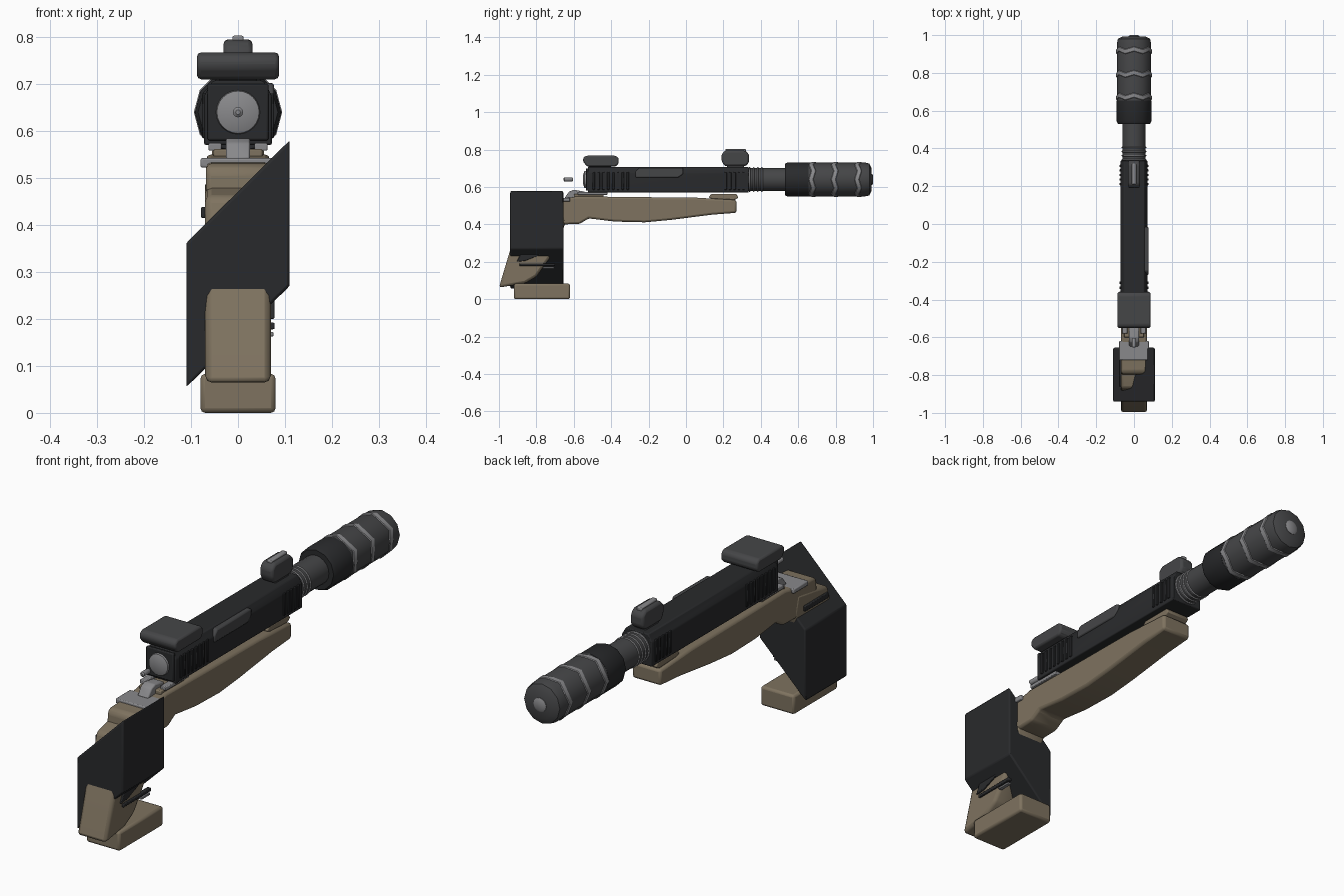
import bpy, bmesh, math
from mathutils import Vector


def material(name, r, g, b):
    m = bpy.data.materials.new(name)
    m.diffuse_color = (r, g, b, 1)
    return m


DARK = material("black_polymer", 0.022, 0.023, 0.025)
MID = material("gunmetal", 0.06, 0.061, 0.064)
TAN = material("tan_polymer", 0.21, 0.17, 0.115)
STEEL = material("steel", 0.25, 0.25, 0.26)
AXIS_Z = 0.64


def finish(name, bm, mat, bevel=0.0, seg=2, angle=35):
    bmesh.ops.recalc_face_normals(bm, faces=bm.faces)
    me = bpy.data.meshes.new(name)
    bm.to_mesh(me)
    bm.free()
    ob = bpy.data.objects.new(name, me)
    bpy.context.collection.objects.link(ob)
    me.materials.append(mat)
    if bevel:
        b = ob.modifiers.new("bevel", 'BEVEL')
        b.width, b.segments, b.limit_method = bevel, seg, 'ANGLE'
        b.angle_limit = math.radians(20)
    bpy.ops.object.select_all(action='DESELECT')
    ob.select_set(True)
    bpy.context.view_layer.objects.active = ob
    bpy.ops.object.shade_smooth_by_angle(angle=math.radians(angle))
    return ob


def extrude(name, pts, lo, hi, mat, plane='yz', bevel=0.0, seg=2):
    """Closed outline in the yz or xz plane, extruded along the other axis."""
    bm = bmesh.new()
    put = (lambda p, d: (d, p[0], p[1])) if plane == 'yz' else (lambda p, d: (p[0], d, p[1]))
    a = [bm.verts.new(put(p, lo)) for p in pts]
    b = [bm.verts.new(put(p, hi)) for p in pts]
    bm.faces.new(a)
    bm.faces.new(b)
    for i in range(len(pts)):
        j = (i + 1) % len(pts)
        bm.faces.new((a[i], a[j], b[j], b[i]))
    return finish(name, bm, mat, bevel, seg)


def box(name, x0, x1, y0, y1, z0, z1, mat, bevel=0.004, seg=2):
    return extrude(name, [(y0, z0), (y1, z0), (y1, z1), (y0, z1)], x0, x1, mat, 'yz', bevel, seg)


def lathe(name, prof, mat, n=12, zig=0.0, angle=35):
    """Revolve (y, radius) pairs about the bore axis; zig staggers alternate corners."""
    bm = bmesh.new()
    rings = []
    for y, r in prof:
        rings.append([bm.verts.new((r * math.sin(2 * math.pi * i / n), y + zig * (-1) ** i,
                                    AXIS_Z + r * math.cos(2 * math.pi * i / n))) for i in range(n)])
    for a, b in zip(rings, rings[1:]):
        for i in range(n):
            j = (i + 1) % n
            bm.faces.new((a[i], a[j], b[j], b[i]))
    bm.faces.new(rings[0])
    bm.faces.new(rings[-1])
    return finish(name, bm, mat, angle=angle)


# Suppressor with staggered collars and muzzle plug
lathe("suppressor_rear", [(0.53, 0.085), (0.545, 0.092), (0.655, 0.092)], DARK)
lathe("suppressor_body", [(0.65, 0.091), (0.955, 0.091), (0.98, 0.085), (0.993, 0.06)], MID)
for k, y in enumerate((0.675, 0.795, 0.92)):
    lathe(f"suppressor_collar_{k}", [(y - 0.016, 0.088), (y - 0.01, 0.094),
                                     (y + 0.01, 0.094), (y + 0.016, 0.088)], STEEL, zig=0.007)
lathe("muzzle_plug", [(0.97, 0.03), (0.995, 0.03), (1.0, 0.02)], STEEL, 16)

# Barrel and its threaded rings
lathe("barrel", [(0.30, 0.062), (0.55, 0.062)], MID, 20)
for k in range(4):
    y = 0.335 + k * 0.022
    lathe(f"barrel_ring_{k}", [(y, 0.061), (y + 0.003, 0.066), (y + 0.007, 0.066), (y + 0.01, 0.061)], STEEL, 20)

# Slide: chamfered section along the bore, with serrations at both ends
section = [(-0.072, 0.57), (0.072, 0.57), (0.072, 0.675), (0.054, 0.707), (-0.054, 0.707), (-0.072, 0.675)]
extrude("slide", section, -0.525, 0.335, DARK, 'xz', 0.004)
for k, y in enumerate([-0.50 + 0.026 * i for i in range(8)] + [0.205 + 0.024 * i for i in range(5)]):
    for s in (-1, 1):
        x = sorted((s * 0.068, s * 0.077))
        box(f"serration_{k}_{s}", *x, y, y + 0.013, 0.585, 0.68, DARK, 0.002, 1)
extrude("ejection_port", [(-0.27, 0.65), (-0.04, 0.65), (-0.015, 0.67), (-0.015, 0.702), (-0.25, 0.702), (-0.27, 0.68)],
        0.03, 0.077, MID, 'yz', 0.006)

# Slide back plate, striker disc and the loose pin behind it
box("slide_back_plate", -0.065, 0.065, -0.535, -0.52, 0.58, 0.70, DARK)
lathe("striker_disc", [(-0.55, 0.025), (-0.543, 0.045), (-0.525, 0.049)], STEEL, 24)
lathe("striker_pin", [(-0.655, 0.005), (-0.65, 0.011), (-0.61, 0.011), (-0.603, 0.006)], STEEL, 12)

# Sights
extrude("rear_sight", [(-0.53, 0.71), (-0.375, 0.71), (-0.36, 0.725), (-0.36, 0.755), (-0.375, 0.767),
                       (-0.535, 0.767), (-0.55, 0.755), (-0.55, 0.735)], -0.087, 0.087, MID, 'yz', 0.008)
box("rear_sight_base", -0.04, 0.04, -0.52, -0.40, 0.70, 0.715, DARK)
extrude("front_sight", [(0.205, 0.712), (0.32, 0.712), (0.337, 0.73), (0.337, 0.775), (0.315, 0.795),
                        (0.21, 0.795), (0.19, 0.775), (0.19, 0.74)], -0.031, 0.031, MID, 'yz', 0.01)
box("front_sight_base", -0.025, 0.025, 0.22, 0.31, 0.70, 0.72, MID)
box("front_sight_bead", -0.012, 0.012, 0.21, 0.32, 0.785, 0.803, STEEL)

# Receiver frame and dust cover
extrude("frame", [(-0.80, 0.44), (-0.66, 0.40), (-0.57, 0.402), (-0.52, 0.432), (-0.38, 0.415), (-0.22, 0.411),
                  (-0.08, 0.424), (0.14, 0.452), (0.27, 0.462), (0.27, 0.53), (0.05, 0.543), (-0.30, 0.546),
                  (-0.58, 0.55), (-0.66, 0.535), (-0.78, 0.53), (-0.795, 0.515)], -0.068, 0.068, TAN, 'yz', 0.012)
extrude("frame_front_rail", [(0.12, 0.545), (0.14, 0.535), (0.26, 0.53), (0.28, 0.543), (0.27, 0.562), (0.135, 0.562)],
        -0.055, 0.055, TAN, 'yz', 0.005)
box("frame_rear_rail", -0.052, 0.052, -0.60, -0.44, 0.54, 0.562, TAN)
for s in (-1, 1):
    x = sorted((s * 0.035, s * 0.063))
    box(f"slide_rail_{s}", *x, -0.58, -0.42, 0.558, 0.574, STEEL, 0.003)

# Rear steel plate and hammer
box("rear_plate", -0.08, 0.08, -0.72, -0.62, 0.522, 0.542, STEEL)
extrude("hammer", [(-0.65, 0.54), (-0.58, 0.54), (-0.54, 0.56), (-0.54, 0.575), (-0.60, 0.585), (-0.625, 0.575)],
        -0.026, 0.026, STEEL, 'yz', 0.005)

# Grip core, flared at the heel
extrude("grip_core", [(-1.0, 0.062), (-0.86, 0.085), (-0.80, 0.12), (-0.70, 0.26), (-0.64, 0.42), (-0.66, 0.50),
                      (-0.79, 0.48), (-0.87, 0.46), (-0.88, 0.42), (-0.935, 0.28)], -0.07, 0.07, TAN, 'yz', 0.014)

# Slanted grip block and magazine base
extrude("grip_block", [(-0.11, 0.055), (0.11, 0.27), (0.11, 0.58), (-0.11, 0.362)],
        -0.94, -0.655, DARK, 'xz', 0.006)
box("magazine_base", -0.08, 0.08, -0.92, -0.62, 0.0, 0.083, TAN, 0.01)

# Side controls on the grip
box("control_bar_right", 0.06, 0.078, -0.89, -0.70, 0.178, 0.192, DARK, 0.003)
box("control_pin_right", 0.06, 0.076, -0.765, -0.705, 0.163, 0.172, STEEL, 0.002)
extrude("control_wedge_right", [(-0.905, 0.20), (-0.86, 0.205), (-0.76, 0.245), (-0.88, 0.25)], 0.055, 0.078, DARK, 'yz', 0.003)
box("control_bar_left", -0.079, -0.06, -0.86, -0.70, 0.415, 0.438, DARK, 0.003)
